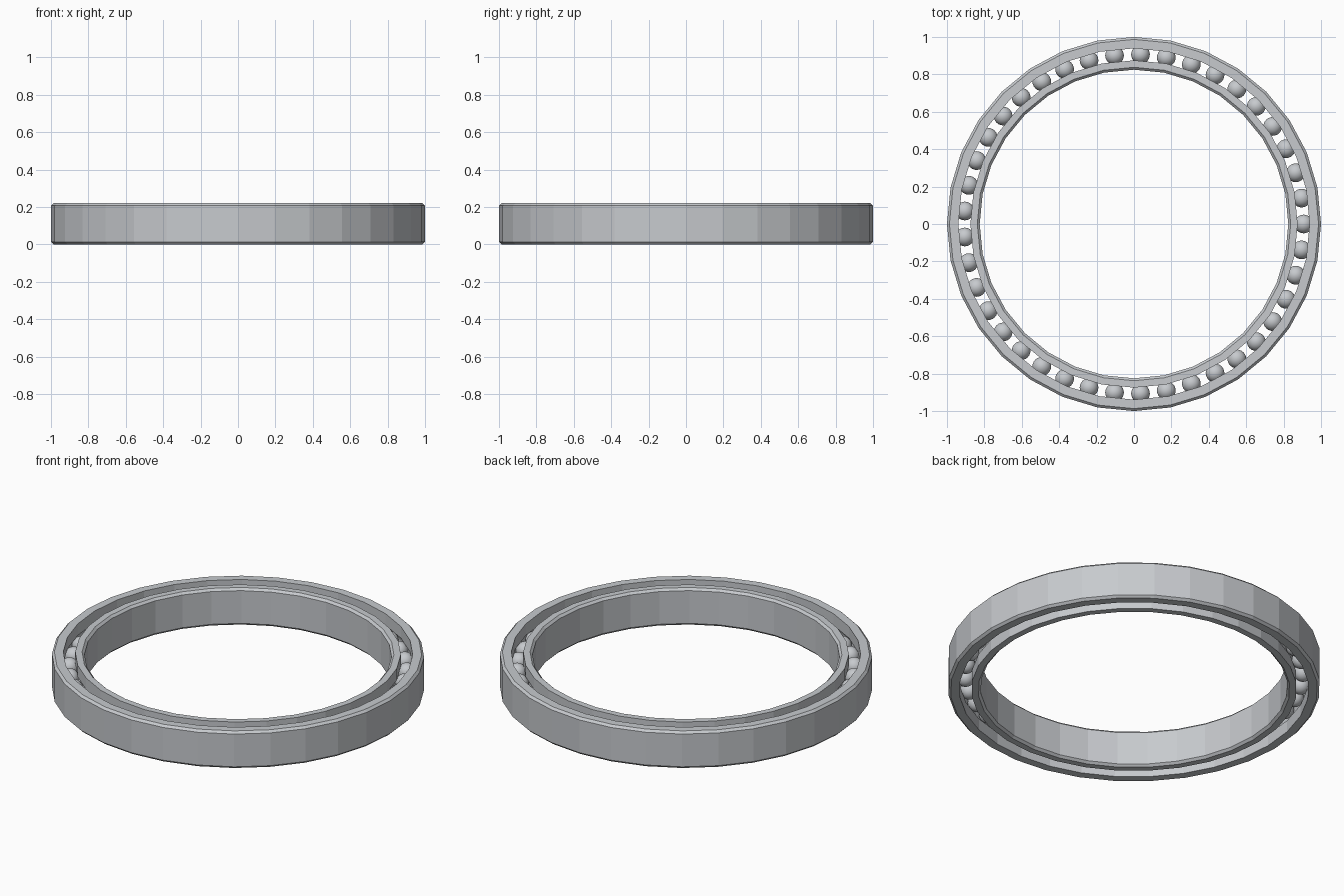
import bpy, bmesh
from math import sin, cos, pi, tau, acos
from mathutils import Vector

if "Cube" in bpy.data.objects:
    bpy.data.objects.remove(bpy.data.objects["Cube"])

HEIGHT, CHAMFER = 0.22, 0.013
SIDES, BALLS = 32, 41
PITCH, BALL_R, GROOVE_R = 0.907, 0.05, 0.052
HALF_GAP = 0.032

steel = bpy.data.materials.new("light_steel")
colour = (0.57, 0.59, 0.615, 1)
steel.use_nodes = True
steel.diffuse_color = colour
steel.node_tree.nodes["Principled BSDF"].inputs["Base Color"].default_value = colour


def add_object(name, bm):
    mesh = bpy.data.meshes.new(name)
    bm.to_mesh(mesh)
    bm.free()
    mesh.materials.append(steel)
    obj = bpy.data.objects.new(name, mesh)
    bpy.context.collection.objects.link(obj)
    return obj


def race(name, rim, side):
    """Ring with a chamfered rim and a ball groove; side is +1 outer, -1 inner."""
    wall = PITCH + side * HALF_GAP
    lip = rim - side * CHAMFER
    profile = [(wall, 0), (lip, 0), (rim, CHAMFER),
               (rim, HEIGHT - CHAMFER), (lip, HEIGHT), (wall, HEIGHT)]
    # Groove arc follows the balls
    spread = acos(HALF_GAP / GROOVE_R)
    for i in range(9):
        a = spread * (1 - i / 4)
        profile.append((PITCH + side * GROOVE_R * cos(a),
                        HEIGHT / 2 + GROOVE_R * sin(a)))
    bm = bmesh.new()
    verts = [bm.verts.new((r, 0, z)) for r, z in profile]
    edges = [bm.edges.new((v, verts[i - 1])) for i, v in enumerate(verts)]
    bmesh.ops.spin(bm, geom=verts + edges, cent=(0, 0, 0), axis=(0, 0, 1),
                   angle=tau, steps=SIDES, use_merge=True)
    bmesh.ops.remove_doubles(bm, verts=bm.verts, dist=1e-5)
    bmesh.ops.recalc_face_normals(bm, faces=bm.faces)
    return add_object(name, bm)


# Outer and inner races
race("outer_race", 1.0, 1)
race("inner_race", 0.825, -1)

# Balls evenly spaced between the races
bm = bmesh.new()
bmesh.ops.create_uvsphere(bm, u_segments=24, v_segments=16, radius=BALL_R)
for face in bm.faces:
    face.smooth = True
first = add_object("ball", bm)
for i in range(BALLS):
    ball = first if i == 0 else first.copy()
    a = tau * i / BALLS
    ball.location = Vector((PITCH * cos(a), PITCH * sin(a), HEIGHT / 2))
    if i:
        bpy.context.collection.objects.link(ball)
